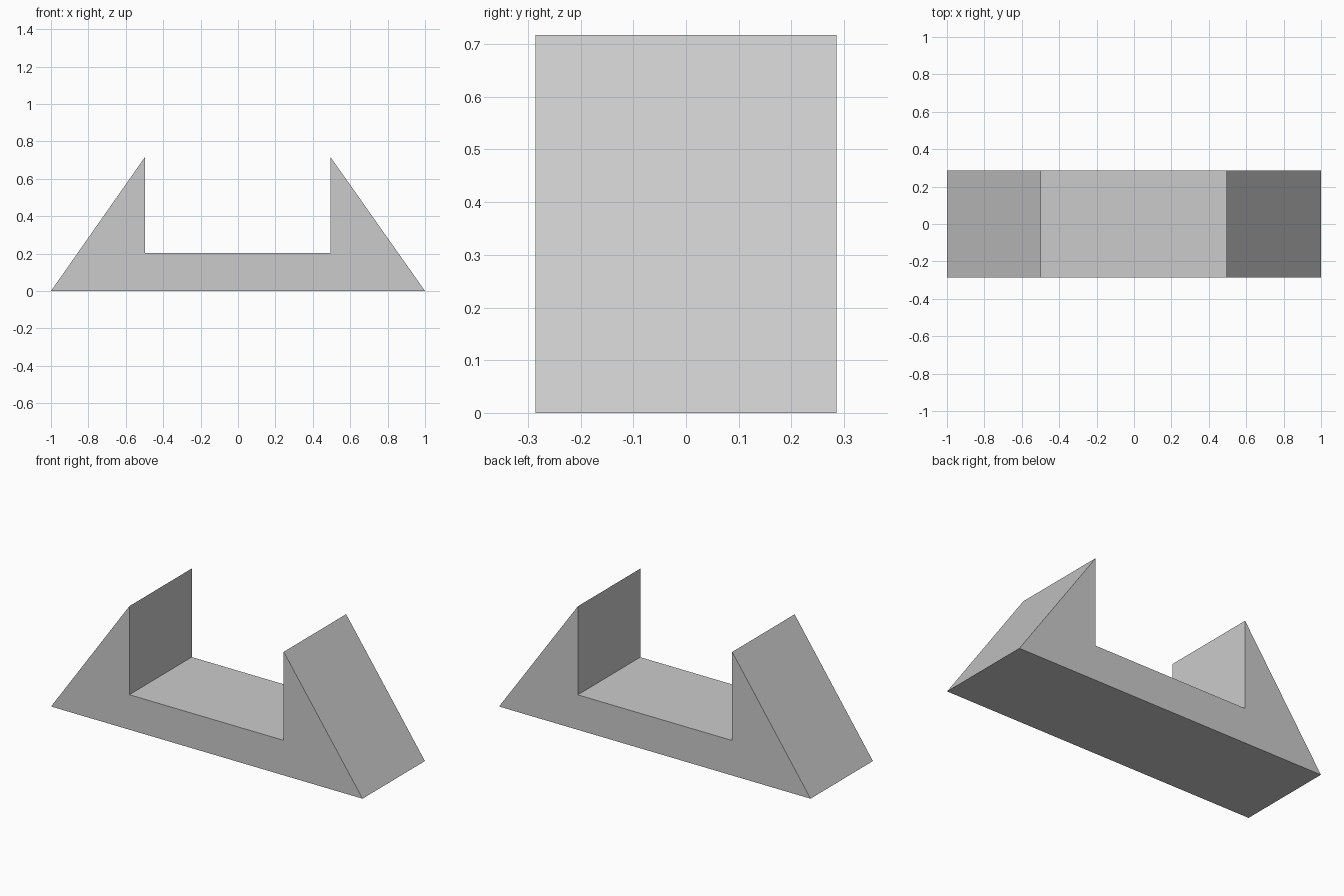
import bpy
import bmesh

cube = bpy.data.objects.get("Cube")
if cube:
    bpy.data.objects.remove(cube, do_unlink=True)

DEPTH = 0.572

# Plain grey material
grey = bpy.data.materials.new("plain_grey")
grey.use_nodes = True
colour = (0.6, 0.6, 0.6, 1)
grey.diffuse_color = colour
grey.node_tree.nodes["Principled BSDF"].inputs["Base Color"].default_value = colour


def extrude_profile(name, points, depth, material):
    """Extrude an x-z outline along y, centred on y = 0."""
    bm = bmesh.new()
    face = bm.faces.new([bm.verts.new((x, -depth / 2, z)) for x, z in points])
    result = bmesh.ops.extrude_face_region(bm, geom=[face])
    back = [v for v in result["geom"] if isinstance(v, bmesh.types.BMVert)]
    bmesh.ops.translate(bm, verts=back, vec=(0, depth, 0))
    bmesh.ops.recalc_face_normals(bm, faces=bm.faces)
    mesh = bpy.data.meshes.new(name)
    bm.to_mesh(mesh)
    bm.free()
    mesh.materials.append(material)
    obj = bpy.data.objects.new(name, mesh)
    bpy.context.collection.objects.link(obj)
    return obj


# Cradle: flat base, two sloping outer sides and a square channel
outline = [
    (-1, 0), (1, 0), (0.494, 0.717), (0.494, 0.203),
    (-0.497, 0.203), (-0.497, 0.717),
]
extrude_profile("wedge_cradle", outline, DEPTH, grey)
